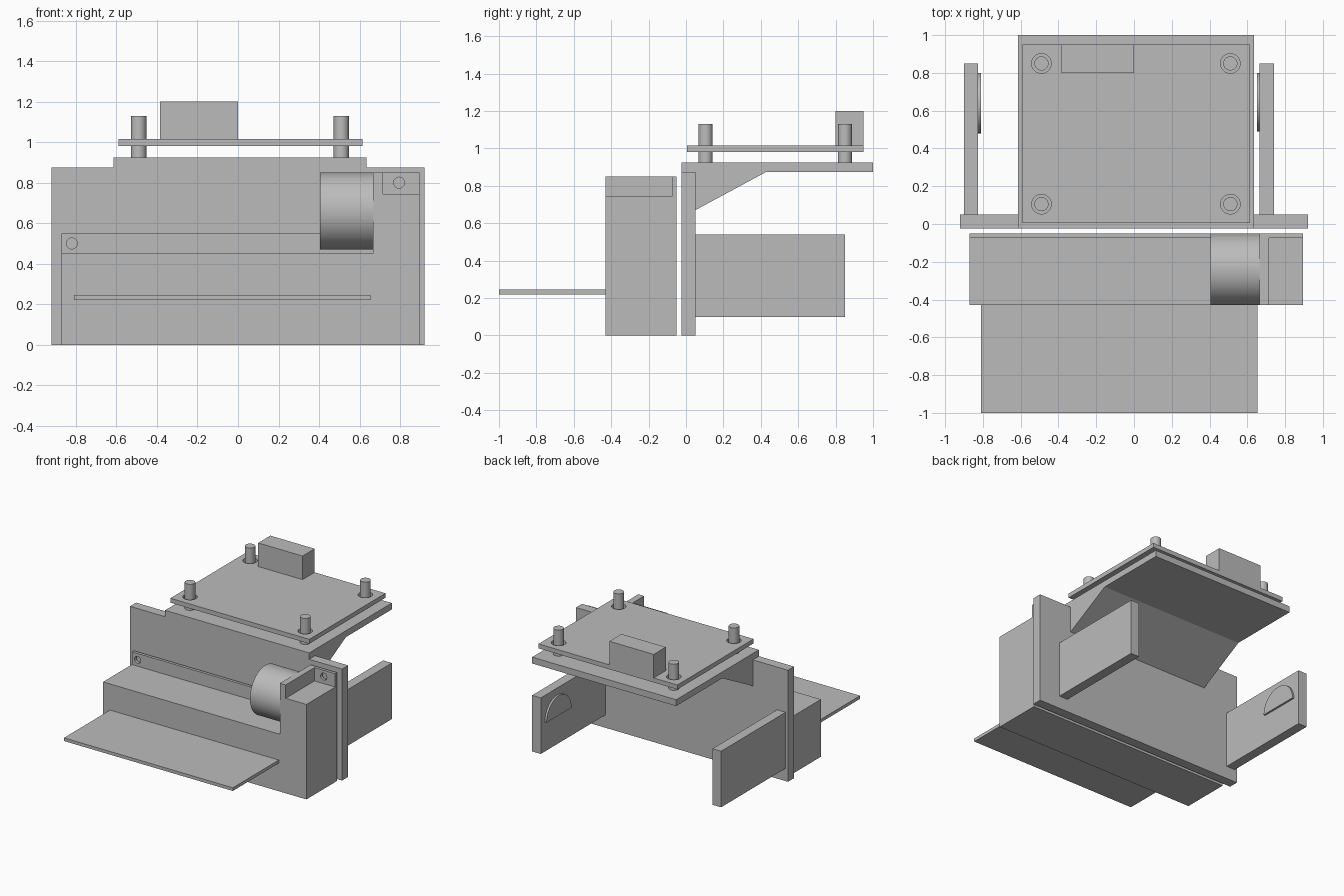
import bpy, bmesh, math
from mathutils import Vector

if "Cube" in bpy.data.objects:
    bpy.data.objects.remove(bpy.data.objects["Cube"], do_unlink=True)

grey = bpy.data.materials.new("plain grey")
grey.use_nodes = True
grey.diffuse_color = (0.5, 0.5, 0.5, 1)
grey.node_tree.nodes["Principled BSDF"].inputs["Base Color"].default_value = (0.5, 0.5, 0.5, 1)


def prism(name, axis, points, lo, hi):
    """Extrude a profile along axis; points are the other two coordinates in xyz order."""
    bm = bmesh.new()
    verts = []
    for a, b in points:
        co = [a, b]
        co.insert(axis, lo)
        verts.append(bm.verts.new(co))
    face = bm.faces.new(verts)
    geom = bmesh.ops.extrude_face_region(bm, geom=[face])["geom"]
    step = Vector((0, 0, 0))
    step[axis] = hi - lo
    bmesh.ops.translate(bm, vec=step, verts=[g for g in geom if isinstance(g, bmesh.types.BMVert)])
    bmesh.ops.recalc_face_normals(bm, faces=bm.faces)
    mesh = bpy.data.meshes.new(name)
    bm.to_mesh(mesh)
    bm.free()
    mesh.materials.append(grey)
    obj = bpy.data.objects.new(name, mesh)
    bpy.context.collection.objects.link(obj)
    return obj


def box(name, x, y, z):
    return prism(name, 2, [(x[0], y[0]), (x[1], y[0]), (x[1], y[1]), (x[0], y[1])], *z)


def disc(name, axis, centre, radius, lo, hi, sides=48, arc=2 * math.pi):
    """Round bar along axis, or a half round when arc is pi."""
    count = sides if arc > 6 else sides // 2 + 1
    pts = [(centre[0] + radius * math.cos(2 * math.pi * i / sides),
            centre[1] + radius * math.sin(2 * math.pi * i / sides)) for i in range(count)]
    return prism(name, axis, pts, lo, hi)


def activate(obj):
    bpy.ops.object.select_all(action="DESELECT")
    obj.select_set(True)
    bpy.context.view_layer.objects.active = obj


def combine(obj, tool, operation="DIFFERENCE"):
    """Apply a boolean, drop the tool and merge coplanar faces."""
    mod = obj.modifiers.new("combine", "BOOLEAN")
    mod.operation, mod.solver, mod.object = operation, "EXACT", tool
    activate(obj)
    bpy.ops.object.modifier_apply(modifier=mod.name)
    bpy.data.objects.remove(tool, do_unlink=True)
    bm = bmesh.new()
    bm.from_mesh(obj.data)
    bmesh.ops.remove_doubles(bm, verts=bm.verts, dist=1e-5)
    bmesh.ops.dissolve_limit(bm, angle_limit=0.01, verts=bm.verts, edges=bm.edges)
    bm.to_mesh(obj.data)
    bm.free()


def smooth(obj):
    activate(obj)
    bpy.ops.object.shade_smooth_by_angle(angle=math.radians(30))


# Upright plate with a raised middle, joined to the braced top shelf
bracket = prism("bracket", 1, [(-0.92, 0), (0.92, 0), (0.92, 0.875), (0.635, 0.875), (0.635, 0.925),
                               (-0.615, 0.925), (-0.615, 0.875), (-0.92, 0.875)], -0.025, 0.05)
shelf = prism("shelf", 0, [(0, 0.925), (1, 0.925), (1, 0.875), (0.43, 0.875), (0.05, 0.67), (0, 0.67)],
              -0.615, 0.635)
combine(bracket, shelf, "UNION")

# Side arms with half-round bumps on their inner faces
box("left_arm", (0.665, 0.74), (0.05, 0.85), (0.10, 0.54))
box("right_arm", (-0.90, -0.825), (0.05, 0.85), (0.10, 0.54))
smooth(disc("left_arm_bump", 0, (0.645, 0.33), 0.155, 0.65, 0.665, arc=math.pi))
smooth(disc("right_arm_bump", 0, (0.64, 0.33), 0.16, -0.825, -0.81, arc=math.pi))

# Front housing: full silhouette, with its front cut back to leave a thin rear flange
housing = prism("front_housing", 1, [(-0.87, 0), (0.895, 0), (0.895, 0.85), (0.665, 0.85),
                                     (0.665, 0.55), (-0.87, 0.55)], -0.43, -0.05)
combine(housing, box("step_cut", (-1, 0.665), (-0.5, -0.073), (0.45, 1)))
combine(housing, box("corner_cut", (0.715, 1), (-0.5, -0.073), (0.745, 1)))
for hole in ((-0.82, 0.50), (0.795, 0.80)):
    combine(housing, disc("screw_hole_cut", 1, hole, 0.027, -0.1, 0, sides=24))
smooth(housing)

# Drum and front tray
smooth(disc("drum", 0, (-0.24, 0.66), 0.19, 0.405, 0.665, sides=64))
box("front_tray", (-0.81, 0.655), (-1, -0.43), (0.22, 0.245))

# Circuit board on four posts, with a block connector
board = box("circuit_board", (-0.59, 0.615), (0.005, 0.95), (0.98, 1.015))
for x in (-0.49, 0.51):
    for y in (0.105, 0.85):
        combine(board, disc("post_hole_cut", 2, (x, y), 0.052, 0.95, 1.05, sides=32))
        smooth(disc("board_post", 2, (x, y), 0.0375, 0.925, 1.13, sides=32))
smooth(board)
box("connector", (-0.385, 0), (0.80, 0.95), (1.015, 1.20))
